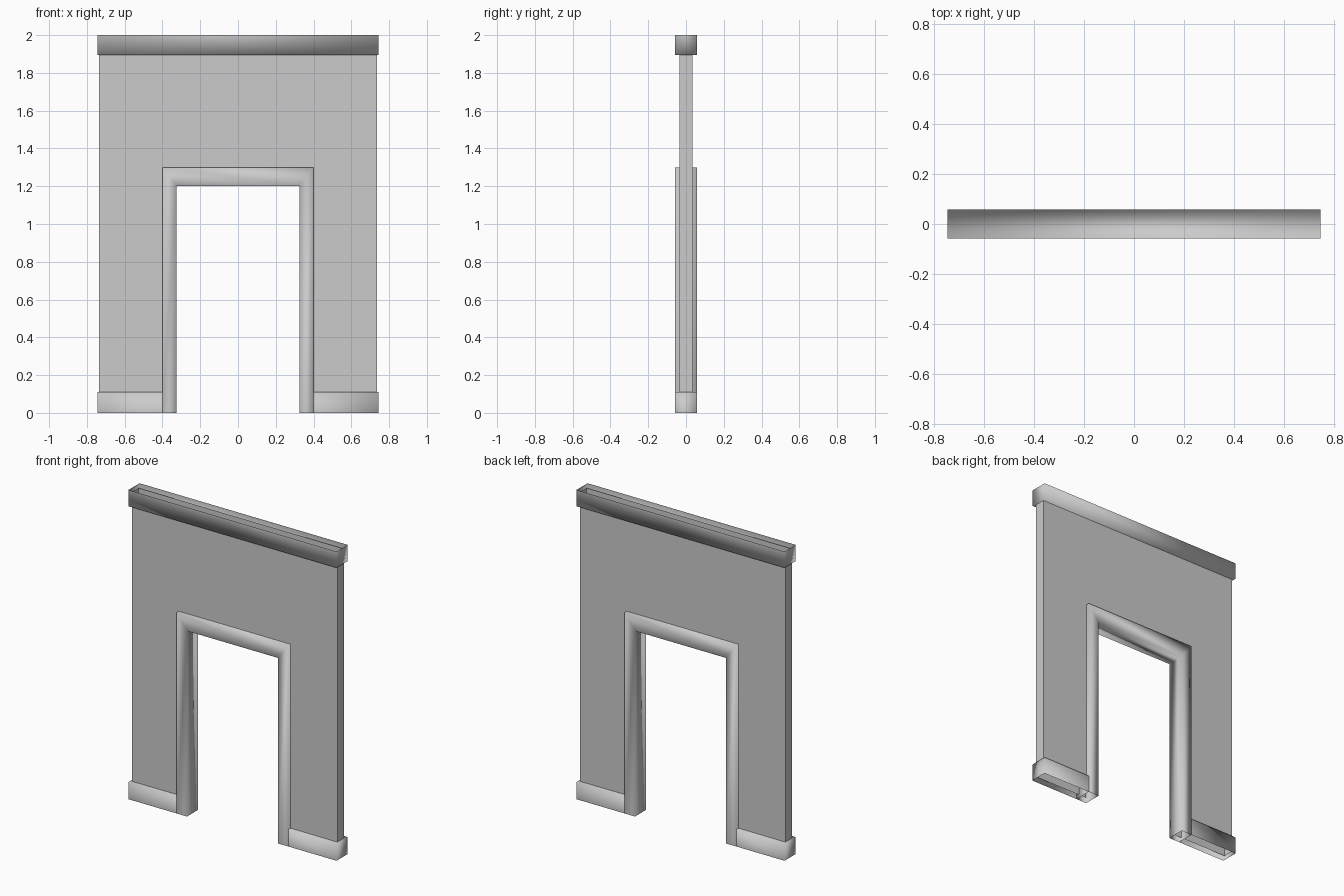
import bpy, bmesh
from mathutils import Vector

if "Cube" in bpy.data.objects:
    bpy.data.objects.remove(bpy.data.objects["Cube"])


def finish(name, bm, smooth=False):
    bmesh.ops.remove_doubles(bm, verts=bm.verts, dist=0.0001)
    for f in bm.faces:
        f.smooth = smooth
    mesh = bpy.data.meshes.new(name)
    bm.to_mesh(mesh)
    bm.free()
    ob = bpy.data.objects.new(name, mesh)
    bpy.context.collection.objects.link(ob)
    return ob


def open_box(name, lo, hi, open_dirs):
    """Box between two corners with the faces pointing along open_dirs removed."""
    bm = bmesh.new()
    bmesh.ops.create_cube(bm, size=1)
    lo, hi = Vector(lo), Vector(hi)
    for v in bm.verts:
        v.co = [(lo[i] + hi[i]) / 2 + v.co[i] * (hi[i] - lo[i]) for i in range(3)]
    bm.normal_update()
    gone = [f for f in bm.faces if any(f.normal.dot(Vector(d)) > 0.9 for d in open_dirs)]
    bmesh.ops.delete(bm, geom=gone, context='FACES')
    return finish(name, bm, smooth=True)


def arch_path(x, z, z0):
    return [(-x, z0), (-x, z), (x, z), (x, z0)]


D, T = 0.057, 0.035   # half depth of trim and of wall

# Wall: thin hollow shell with a doorway, its edges tucked inside the trims
bm = bmesh.new()
outer = arch_path(0.735, 1.98, 0.02)
inner = arch_path(0.345, 1.22, 0.02)
for y in (-T, T):
    a = [bm.verts.new((x, y, z)) for x, z in outer]
    b = [bm.verts.new((x, y, z)) for x, z in inner]
    for i in range(3):
        quad = [a[i], b[i], b[i + 1], a[i + 1]]
        bm.faces.new(quad if y > 0 else quad[::-1])
for s in (-1, 1):
    pts = [(-T, 0.02), (T, 0.02), (T, 1.98), (-T, 1.98)]
    bm.faces.new([bm.verts.new((s * 0.735, y, z)) for y, z in pts[::s]])
bmesh.ops.recalc_face_normals(bm, faces=bm.faces)
finish("wall", bm)

# Door frame: rectangular tube swept round the doorway, open at the feet
bm = bmesh.new()
rings = []
for (xo, zo), (xi, zi) in zip(arch_path(0.40, 1.30, 0), arch_path(0.325, 1.20, 0)):
    rings.append([bm.verts.new(c) for c in
                  ((xo, -D, zo), (xi, -D, zi), (xi, D, zi), (xo, D, zo))])
for r, q in zip(rings, rings[1:]):
    for i in range(4):
        j = (i + 1) % 4
        bm.faces.new((r[i], r[j], q[j], q[i]))
bmesh.ops.recalc_face_normals(bm, faces=bm.faces)
finish("door_frame", bm, smooth=True)

# Top trim: tray open at the top
open_box("top_trim", (-0.745, -D, 1.895), (0.745, D, 2.0), [(0, 0, 1)])

# Baseboards: open underneath and where they meet the frame
open_box("baseboard_left", (-0.745, -D, 0), (-0.40, D, 0.11), [(0, 0, -1), (1, 0, 0)])
open_box("baseboard_right", (0.40, -D, 0), (0.745, D, 0.11), [(0, 0, -1), (-1, 0, 0)])
